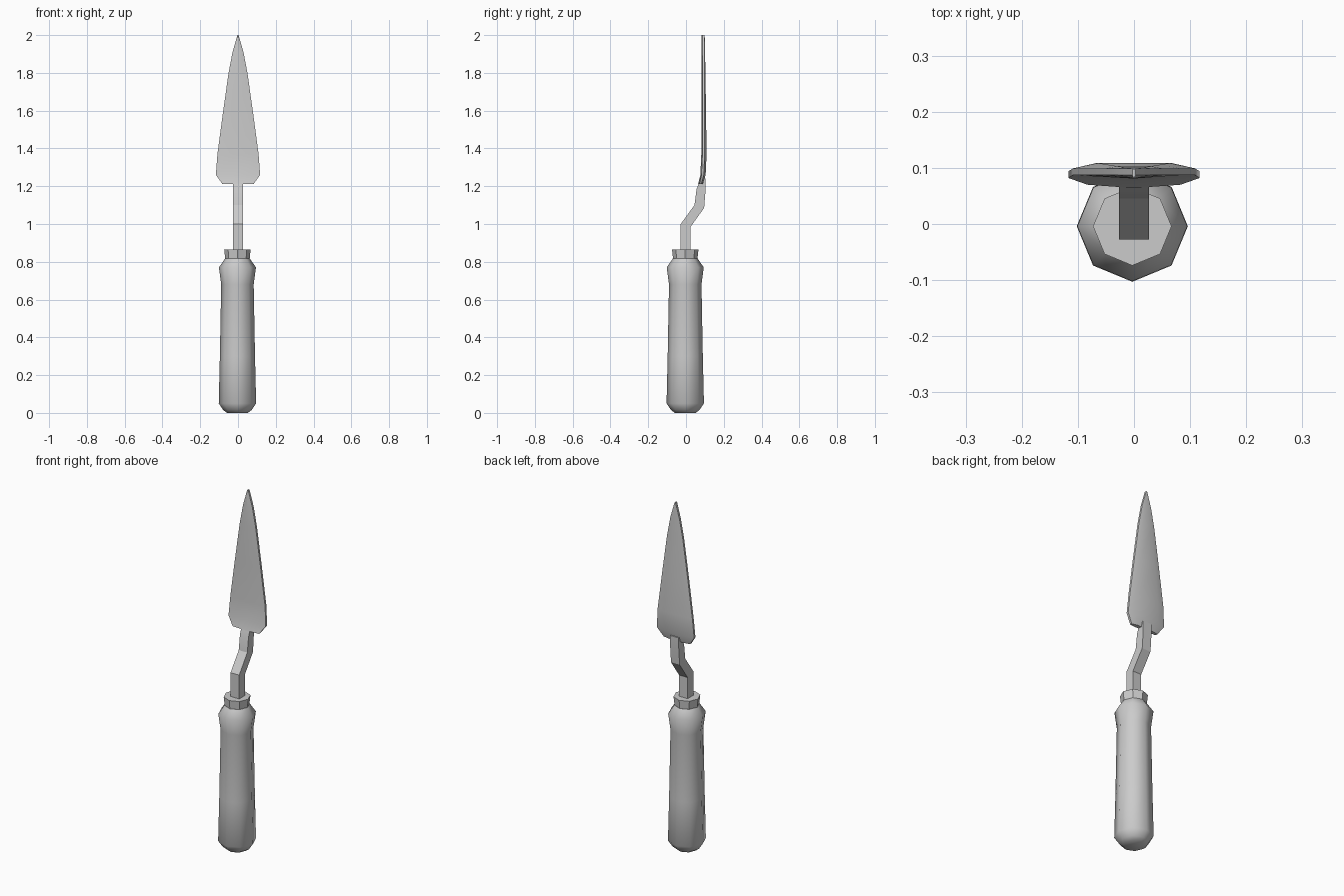
import bpy, bmesh, math

if "Cube" in bpy.data.objects:
    bpy.data.objects.remove(bpy.data.objects["Cube"])


def loft(name, rings, smooth_angle):
    """Skin a list of equal-length point rings and cap both ends."""
    bm = bmesh.new()
    loops = [[bm.verts.new(p) for p in ring] for ring in rings]
    n = len(loops[0])
    for a, b in zip(loops, loops[1:]):
        for i in range(n):
            j = (i + 1) % n
            bm.faces.new((a[i], a[j], b[j], b[i]))
    bm.faces.new(loops[0][::-1])
    bm.faces.new(loops[-1])
    bmesh.ops.recalc_face_normals(bm, faces=bm.faces)
    mesh = bpy.data.meshes.new(name)
    bm.to_mesh(mesh)
    bm.free()
    obj = bpy.data.objects.new(name, mesh)
    bpy.context.collection.objects.link(obj)
    bpy.ops.object.select_all(action='DESELECT')
    obj.select_set(True)
    bpy.context.view_layer.objects.active = obj
    bpy.ops.object.shade_smooth_by_angle(angle=math.radians(smooth_angle))
    return obj


def octagon(r, z, cx=-0.003, cy=-0.004):
    return [(cx + r * math.cos(i * math.pi / 4),
             cy + r * math.sin(i * math.pi / 4), z) for i in range(8)]


# Eight-sided grip, and the collar on top of it
grip = [(0.055, 0.0), (0.075, 0.015), (0.099, 0.05), (0.093, 0.3),
        (0.086, 0.68), (0.098, 0.77), (0.066, 0.817)]
loft("handle", [octagon(r, z) for r, z in grip], 50)
loft("collar", [octagon(0.064, 0.81), octagon(0.07, 0.865)], 30)

# Square cranked shank: front (y, z) and back (y, z) of each section
shank = [(-0.028, 0.84, 0.024, 0.84), (-0.028, 1.0, 0.024, 0.985),
         (0.045, 1.1, 0.096, 1.085), (0.056, 1.185, 0.104, 1.185),
         (0.077, 1.24, 0.104, 1.24)]
h = 0.027
loft("shank", [[(-h, f, zf), (h, f, zf), (h, b, zb), (-h, b, zb)]
               for f, zf, b, zb in shank], 20)

# Pointed blade with bevelled back: z, half width, forward shift of the heel
blade = [(1.212, 0.083, 0.017), (1.26, 0.117, 0.005), (1.37, 0.109, 0.0),
         (1.58, 0.081, 0.0), (1.8, 0.05, 0.0), (1.91, 0.029, 0.0),
         (2.0, 0.003, 0.0)]
rings = []
for z, w, s in blade:
    back = 0.098 + 0.011 * min(1, w / 0.11)
    section = [(-1, 0.087), (0, 0.081), (1, 0.087), (1, 0.099),
               (0.6, back), (-0.6, back), (-1, 0.099)]
    rings.append([(w * u, y - s, z) for u, y in section])
loft("blade", rings, 40)
